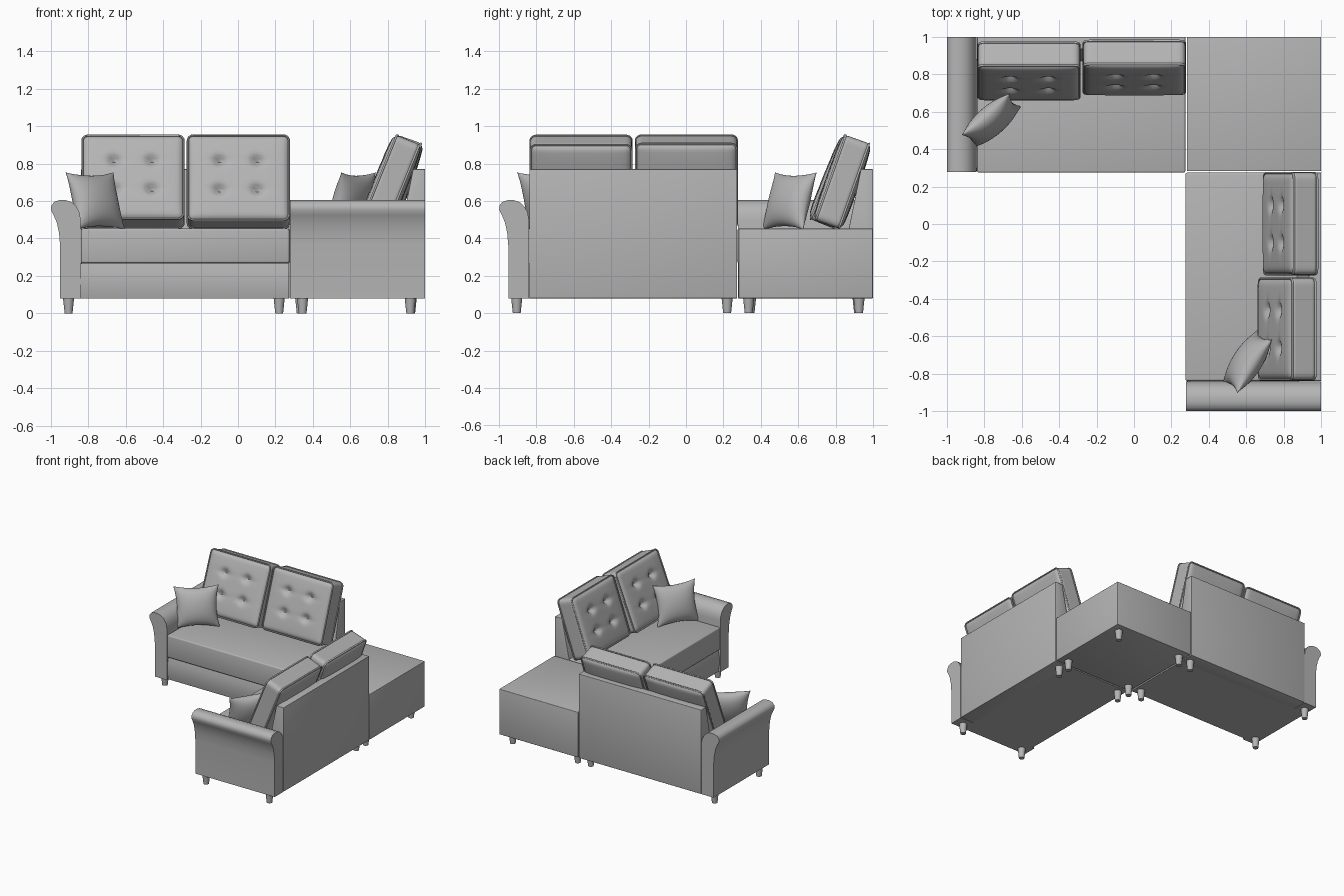
import bpy, bmesh, math
from mathutils import Matrix, Vector

cube = bpy.data.objects.get("Cube")
if cube:
    bpy.data.objects.remove(cube, do_unlink=True)

fabric = bpy.data.materials.new("grey_fabric")
fabric.use_nodes = True
GREY = (0.46, 0.46, 0.46, 1)
fabric.diffuse_color = GREY
fabric.node_tree.nodes["Principled BSDF"].inputs["Base Color"].default_value = GREY

# Swaps x and y: turns the back sofa into the side sofa
SWAP = Matrix(((0, 1, 0, 0), (1, 0, 0, 0), (0, 0, 1, 0), (0, 0, 0, 1)))


def finish(name, bm, swap=False, angle=35):
    bmesh.ops.recalc_face_normals(bm, faces=bm.faces)
    if swap:
        bm.transform(SWAP)
        bmesh.ops.reverse_faces(bm, faces=bm.faces)
    mesh = bpy.data.meshes.new(name)
    bm.to_mesh(mesh)
    bm.free()
    mesh.materials.append(fabric)
    mesh.shade_smooth()
    mesh.set_sharp_from_angle(angle=math.radians(angle))
    obj = bpy.data.objects.new(name, mesh)
    bpy.context.collection.objects.link(obj)


def extrude(name, pts, lo, hi, along, swap=False, bevel=0.0):
    """Extrude a side profile along x (points are y, z) or y (points are x, z)."""
    bm = bmesh.new()
    place = (lambda p, t: (t, p[0], p[1])) if along == "x" else (lambda p, t: (p[0], t, p[1]))
    ends = [[bm.verts.new(place(p, t)) for p in pts] for t in (lo, hi)]
    bm.faces.new(ends[0])
    bm.faces.new(ends[1][::-1])
    for i in range(len(pts)):
        j = (i + 1) % len(pts)
        bm.faces.new((ends[0][i], ends[0][j], ends[1][j], ends[1][i]))
    bmesh.ops.recalc_face_normals(bm, faces=bm.faces)
    if bevel:
        bmesh.ops.bevel(bm, geom=bm.edges[:], offset=bevel, segments=3, profile=0.5, affect="EDGES")
    finish(name, bm, swap)


def rect(a, b, c, d):
    return [(a, c), (b, c), (b, d), (a, d)]


def leg(name, x, y, swap=False):
    bm = bmesh.new()
    bmesh.ops.create_cone(bm, cap_ends=True, segments=20, radius1=0.021, radius2=0.03,
                          depth=0.085, matrix=Matrix.Translation((x, y, 0.0425)))
    finish(name, bm, swap)


def add_tube(bm, path, radius, sides=6):
    """Closed tube round a flat loop lying in the xz plane."""
    rings, n = [], len(path)
    for i, p in enumerate(path):
        t = (path[(i + 1) % n] - path[i - 1]).normalized()
        out = Vector((t.z, 0, -t.x))
        rings.append([bm.verts.new(p + radius * (math.cos(a) * out + math.sin(a) * Vector((0, 1, 0))))
                      for a in (k * math.tau / sides for k in range(sides))])
    for i in range(n):
        r, s = rings[i], rings[(i + 1) % n]
        for k in range(sides):
            m = (k + 1) % sides
            bm.faces.new((r[k], r[m], s[m], s[k]))


def back_cushion(name, x, y, tilt, swap):
    """Rounded, piped and button-tufted cushion leaning on the back."""
    half, rad = Vector((0.272, 0.078, 0.242)), 0.032
    inner = half - Vector((rad, rad, rad))
    bm = bmesh.new()
    bmesh.ops.create_cube(bm, size=2)
    bmesh.ops.subdivide_edges(bm, edges=bm.edges[:], cuts=31, use_grid_fill=True)
    for v in bm.verts:
        u, w = v.co.x, v.co.z
        front = v.co.y < -0.99
        p = Vector([c * h for c, h in zip(v.co, half)])
        core = Vector([max(-i, min(i, c)) for c, i in zip(p, inner)])
        if (p - core).length > 0:
            p = core + (p - core).normalized() * rad
        # Soft crown, with four buttons pulled into the front
        crown = max(0, 1 - u ** 4) * max(0, 1 - w ** 4)
        p.y += 0.012 * crown * v.co.y
        if front:
            for bx in (-0.37, 0.37):
                for bz in (-0.3, 0.38):
                    dx, dz = (u - bx) * half.x, (w - bz) * half.z
                    p.y += 0.032 * math.exp(-(dx * dx + dz * dz) / 0.0007)
                    p.y += 0.008 * math.exp(-dx * dx / 0.004 - dz * dz / 0.0003)
        v.co = p
    # Piping round the front and back edges
    for y_pipe in (-0.066, 0.066):
        path = []
        for cx, cz, start in ((1, 1, 0), (-1, 1, 90), (-1, -1, 180), (1, -1, 270)):
            for k in range(6):
                a = math.radians(start + k * 18)
                path.append(Vector((cx * inner.x + math.cos(a) * 0.03, y_pipe,
                                    cz * inner.z + math.sin(a) * 0.03)))
        add_tube(bm, path, 0.006)
    bm.transform(Matrix.Translation((x, y, 0.702)) @ Matrix.Rotation(-math.radians(tilt), 4, "X"))
    finish(name, bm, swap, 60)


def throw_pillow(name, x, y, turn, swap):
    """Square pillow with pinched sides and pointed corners."""
    bm, n = bmesh.new(), 20
    for side in (-1, 1):
        grid = []
        for i in range(n + 1):
            row = []
            for j in range(n + 1):
                u, w = (-math.cos(math.pi * k / n) for k in (i, j))
                puff = (max(0, 1 - u * u) * max(0, 1 - w * w)) ** 0.55
                row.append(bm.verts.new((0.17 * u * (1 - 0.13 * u * u * (1 - w * w)),
                                         side * 0.07 * puff,
                                         0.16 * w * (1 - 0.13 * w * w * (1 - u * u)))))
            grid.append(row)
        for i in range(n):
            for j in range(n):
                bm.faces.new((grid[i][j], grid[i + 1][j], grid[i + 1][j + 1], grid[i][j + 1]))
    bmesh.ops.remove_doubles(bm, verts=bm.verts[:], dist=0.0005)
    bm.transform(Matrix.Translation((x, y, 0.6)) @ Matrix.Rotation(math.radians(turn), 4, "Z")
                 @ Matrix.Rotation(math.radians(-17), 4, "X"))
    finish(name, bm, swap, 80)


ARM = [(-0.84, 0.08), (-0.84, 0.5), (-0.847, 0.54), (-0.865, 0.572), (-0.89, 0.594), (-0.92, 0.604),
       (-0.955, 0.604), (-0.982, 0.595), (-0.997, 0.575), (-0.999, 0.552), (-0.985, 0.525),
       (-0.968, 0.485), (-0.956, 0.43), (-0.95, 0.36), (-0.95, 0.08)]
BASE = [(0.88, 0.08), (0.295, 0.08), (0.287, 0.12), (0.284, 0.17), (0.287, 0.22), (0.298, 0.266), (0.88, 0.266)]
BACK = [(1.0, 0.08), (1.0, 0.77), (0.935, 0.77), (0.87, 0.45), (0.87, 0.08)]

# Two mirrored sofas
for prefix, swap in (("back_sofa", False), ("side_sofa", True)):
    extrude(prefix + "_arm", ARM, 0.277, 0.998, "y", swap)
    extrude(prefix + "_base", BASE, -0.84, 0.272, "x", swap)
    extrude(prefix + "_seat", rect(0.274, 0.88, 0.268, 0.452), -0.838, 0.274, "x", swap, 0.01)
    extrude(prefix + "_back", BACK, -0.838, 0.274, "x", swap, 0.003)
    back_cushion(prefix + "_outer_cushion", -0.561, 0.818, 22, swap)
    back_cushion(prefix + "_inner_cushion", 0.002, 0.836, 19.5, swap)
    for i, x in enumerate((-0.905, 0.22)):
        for j, y in enumerate((0.345, 0.92)):
            leg(f"{prefix}_leg_{i}{j}", x, y, swap)

throw_pillow("back_sofa_pillow", -0.762, 0.552, 41, False)
throw_pillow("side_sofa_pillow", -0.735, 0.605, 33, True)

# Corner seat
extrude("corner_seat", rect(0.282, 0.999, 0.08, 0.452), 0.282, 0.999, "x", False, 0.004)
for i, x in enumerate((0.335, 0.925)):
    for j, y in enumerate((0.335, 0.925)):
        leg(f"corner_leg_{i}{j}", x, y)
